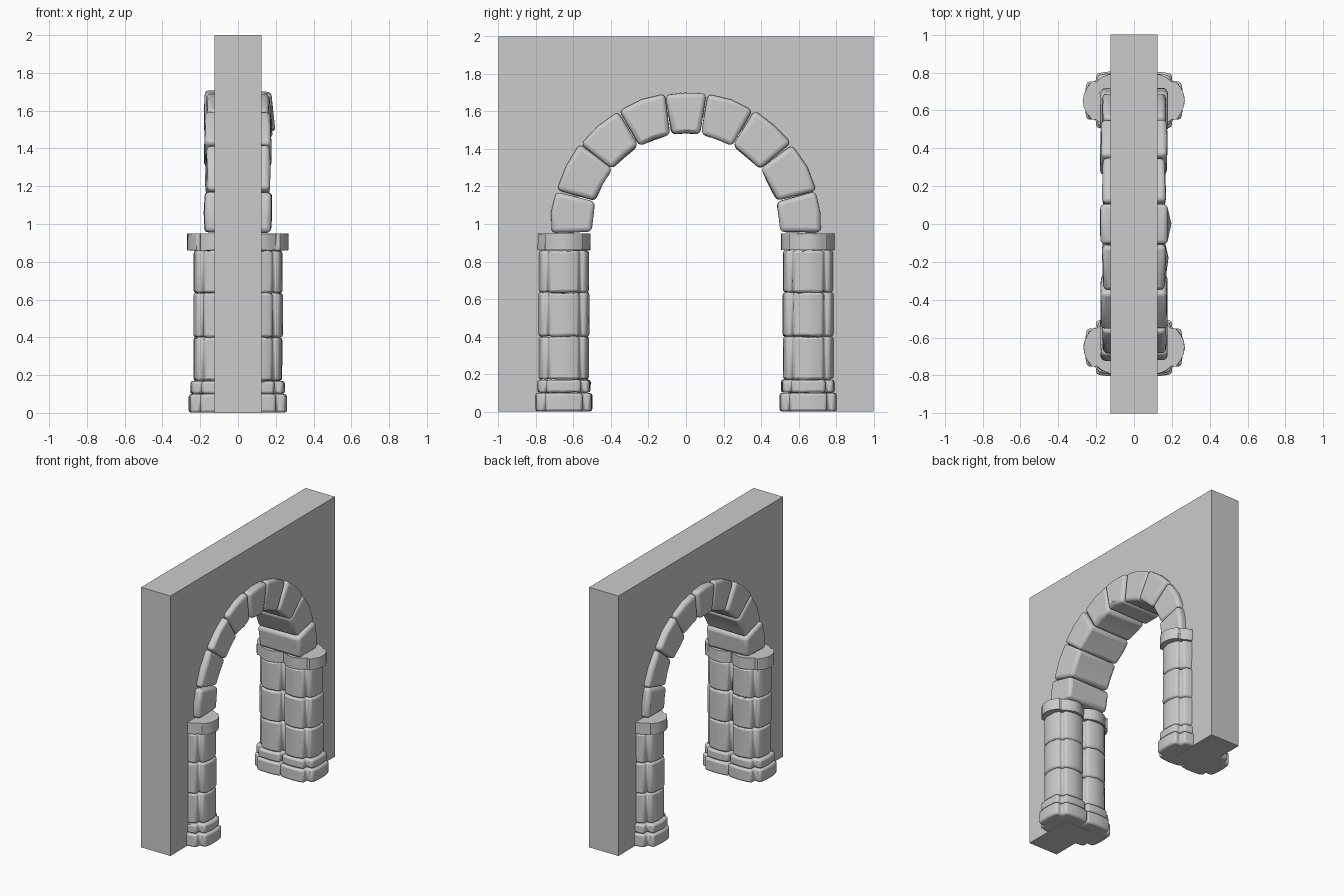
import bpy, bmesh, math, random
from mathutils import Vector

random.seed(4)
cube = bpy.data.objects.get("Cube")
if cube:
    bpy.data.objects.remove(cube, do_unlink=True)

grey = bpy.data.materials.new("stone_grey")
grey.use_nodes = True
colour = (0.6, 0.6, 0.6, 1)
grey.diffuse_color = colour
grey.node_tree.nodes["Principled BSDF"].inputs["Base Color"].default_value = colour


def prism(name, outline, push, bevel=0.0, segments=2, wobble=0.0):
    """Extrude a closed 3D outline along push, then round its sharp edges."""
    bm = bmesh.new()
    face = bm.faces.new([bm.verts.new(p) for p in outline])
    ext = bmesh.ops.extrude_face_region(bm, geom=[face])
    moved = [v for v in ext["geom"] if isinstance(v, bmesh.types.BMVert)]
    bmesh.ops.translate(bm, verts=moved, vec=push)
    if wobble:
        for v in bm.verts:
            v.co += Vector([random.uniform(-wobble, wobble) for _ in range(3)])
    bmesh.ops.recalc_face_normals(bm, faces=bm.faces)
    mesh = bpy.data.meshes.new(name)
    bm.to_mesh(mesh)
    bm.free()
    mesh.materials.append(grey)
    obj = bpy.data.objects.new(name, mesh)
    bpy.context.collection.objects.link(obj)
    if bevel:
        mod = obj.modifiers.new("rounded_edges", "BEVEL")
        mod.width = bevel
        mod.segments = segments
        mod.limit_method = "ANGLE"
        mod.angle_limit = math.radians(35)
        bpy.ops.object.select_all(action="DESELECT")
        obj.select_set(True)
        bpy.context.view_layer.objects.active = obj
        bpy.ops.object.shade_smooth_by_angle(angle=math.radians(40))
    return obj


# Wall slab with an arched opening hidden behind the stones
SPRING = 0.98
HALF_WALL = 0.125
opening = [(0.6 * math.cos(math.pi * i / 24), SPRING + 0.6 * math.sin(math.pi * i / 24))
           for i in range(25)]
wall_outline = [(1, 0), (1, 2), (-1, 2), (-1, 0), (-0.6, 0)] + opening[::-1] + [(0.6, 0)]
prism("wall", [(-HALF_WALL, y, z) for y, z in wall_outline], (2 * HALF_WALL, 0, 0))


# Clustered columns: four rounded lobes around a shared core
def lobed_outline(cx, cy, z, half_x, half_y, lobe, bulge):
    points = []
    for k in range(4):
        reach = half_x if k % 2 == 0 else half_y
        c, s = (1, 0, -1, 0)[k], (0, 1, 0, -1)[k]
        local = [(reach - bulge * (i / 3) ** 2, lobe * i / 3) for i in range(-3, 4)]
        local.append((lobe, lobe))
        points += [(cx + c * u - s * v, cy + s * u + c * v, z) for u, v in local]
    return points


# part, bottom, top, half x, half y, lobe half width, bulge
COURSES = [
    ("plinth", 0.0, 0.10, 0.16, 0.153, 0.1, 0.012),
    ("base_ring", 0.10, 0.17, 0.15, 0.143, 0.092, 0.012),
    ("lower_drum", 0.17, 0.40, 0.135, 0.135, 0.083, 0.02),
    ("middle_drum", 0.40, 0.635, 0.135, 0.135, 0.083, 0.02),
    ("upper_drum", 0.635, 0.86, 0.135, 0.135, 0.083, 0.02),
    ("capital", 0.86, 0.95, 0.168, 0.143, 0.1, 0.045),
]
for side, sy in (("front", -1), ("back", 1)):
    for flank, sx in (("left", 1), ("right", -1)):
        for part, low, high, hx, hy, lobe, bulge in COURSES:
            grow = random.uniform(-0.002, 0.003)
            outline = lobed_outline(sx * 0.1, sy * 0.652, low + 0.001,
                                    hx + grow, hy + grow, lobe, bulge)
            prism(f"{side}_{flank}_{part}", outline, (0, 0, high - low - 0.002),
                  0.013, 2, 0.0 if part == "plinth" else 0.0015)

# Arch stones: wedges between angles, mirrored about the keystone
R_IN, R_OUT = 0.505, 0.72
angles = [-2.5, 16, 38.5, 60, 81]
angles += [180 - a for a in reversed(angles)]
for i, (a0, a1) in enumerate(zip(angles, angles[1:])):
    start, end = math.radians(a0 + 0.2), math.radians(a1 - 0.2)
    mid = (start + end) / 2
    corners = [(R_IN, start), (R_OUT, start), (R_OUT + 0.003, mid),
               (R_OUT, end), (R_IN, end), (R_IN - 0.005, mid)]
    half = 0.172 + (0.005 if i % 2 == 0 else -0.005)
    outline = [(-half, r * math.cos(a), max(SPRING + r * math.sin(a), 0.95))
               for r, a in corners]
    name = "keystone" if i == 4 else f"arch_stone_{i + 1}"
    prism(name, outline, (2 * half, 0, 0), 0.024, 3, 0.005)
